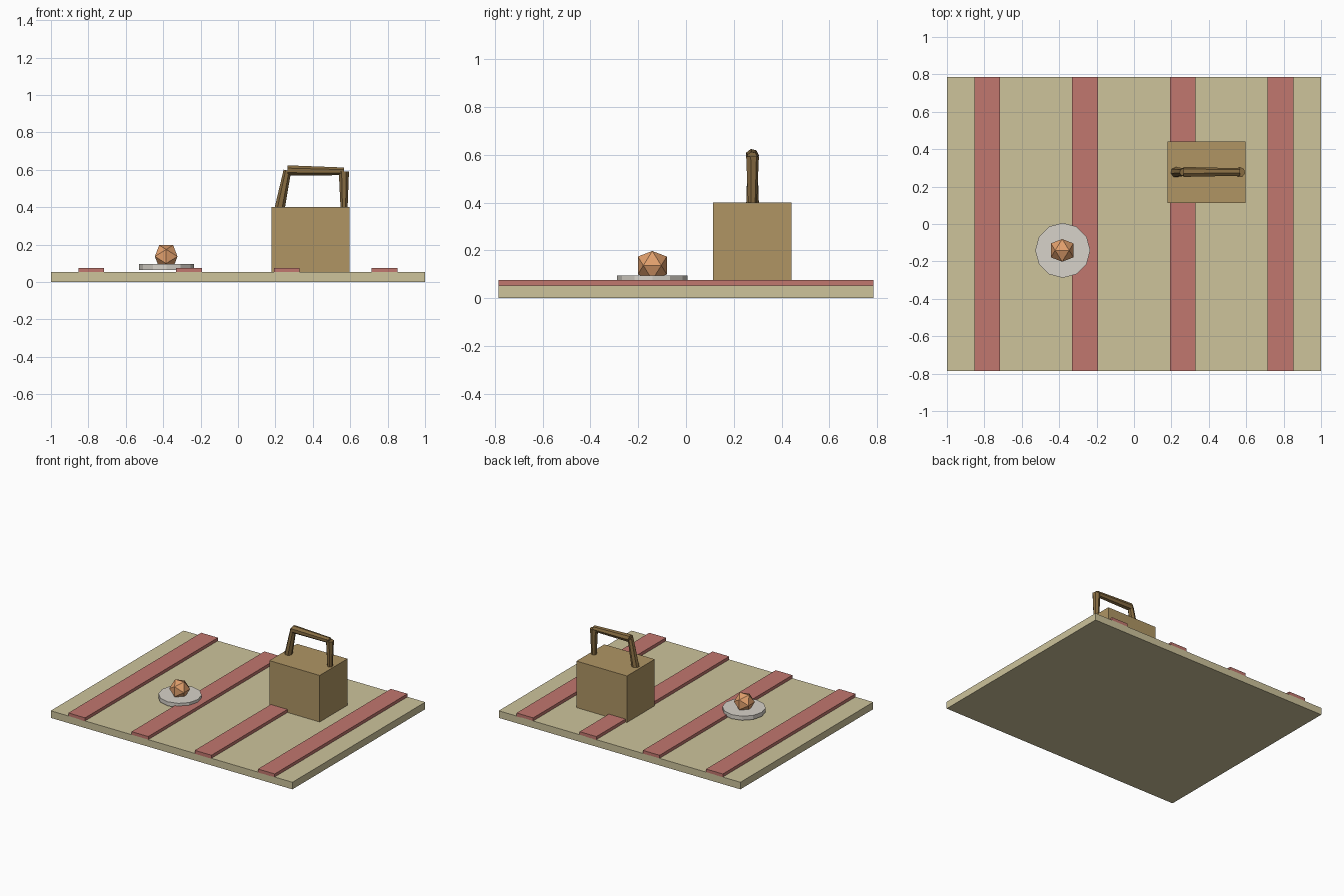
import bpy, bmesh, math
from mathutils import Vector

if "Cube" in bpy.data.objects:
    bpy.data.objects.remove(bpy.data.objects["Cube"])


def material(name, rgb):
    m = bpy.data.materials.new(name)
    m.diffuse_color = (*[(c / 255) ** 2.2 for c in rgb], 1)
    m.use_nodes = True
    m.node_tree.nodes["Principled BSDF"].inputs["Base Color"].default_value = m.diffuse_color
    return m


CLOTH = material("cloth", (204, 194, 154))
STRIPE = material("stripe", (192, 118, 110))
WICKER = material("wicker", (174, 148, 100))
HANDLE = material("handle", (134, 108, 68))
PLATE = material("plate", (214, 209, 200))
FRUIT = material("fruit", (224, 158, 108))


def finish(bm, name, mat):
    bmesh.ops.recalc_face_normals(bm, faces=bm.faces)
    me = bpy.data.meshes.new(name)
    bm.to_mesh(me)
    bm.free()
    me.materials.append(mat)
    ob = bpy.data.objects.new(name, me)
    bpy.context.collection.objects.link(ob)
    return ob


def box(name, mat, lo, hi):
    bm = bmesh.new()
    bmesh.ops.create_cube(bm, size=1)
    for v in bm.verts:
        v.co = [(a + b) / 2 + c * (b - a) for a, b, c in zip(lo, hi, v.co)]
    return finish(bm, name, mat)


def rod(name, mat, a, b, r1, r2, sides):
    a, b = Vector(a), Vector(b)
    bm = bmesh.new()
    bmesh.ops.create_cone(bm, cap_ends=True, segments=sides,
                          radius1=r1, radius2=r2, depth=(b - a).length)
    ob = finish(bm, name, mat)
    ob.location = (a + b) / 2
    ob.rotation_euler = Vector((0, 0, 1)).rotation_difference(b - a).to_euler()
    return ob


# Blanket with raised stripes
box("blanket", CLOTH, (-1, -0.785, 0), (1, 0.785, 0.053))
for i in range(4):
    x = -0.785 + i * 0.523
    box(f"stripe_{i + 1}", STRIPE, (x - 0.069, -0.785, 0.05), (x + 0.069, 0.785, 0.076))

# Basket
box("basket", WICKER, (0.18, 0.113, 0.053), (0.597, 0.441, 0.401))

# Handle: three tapering rods, each thick at its start
y = 0.277
path = [(0.222, y, 0.39), (0.264, y, 0.597), (0.566, y, 0.592), (0.567, y, 0.39)]
rod("handle_left", HANDLE, path[0], path[1], 0.028, 0.021, 7)
rod("handle_grip", HANDLE, path[1], path[2], 0.028, 0.021, 7)
rod("handle_right", HANDLE, path[2], path[3], 0.028, 0.019, 7)

# Plate
rod("plate", PLATE, (-0.381, -0.141, 0.065), (-0.381, -0.141, 0.096), 0.147, 0.147, 12)

# Fruit: icosahedron from three golden rectangles
bm = bmesh.new()
u, g = 0.0374, 0.0374 * (1 + math.sqrt(5)) / 2
for s in (-u, u):
    for t in (-g, g):
        for p in ((s, 0, t), (0, t, s), (t, s, 0)):
            bm.verts.new(p)
bmesh.ops.convex_hull(bm, input=bm.verts)
finish(bm, "fruit", FRUIT).location = (-0.384, -0.141, 0.137)
